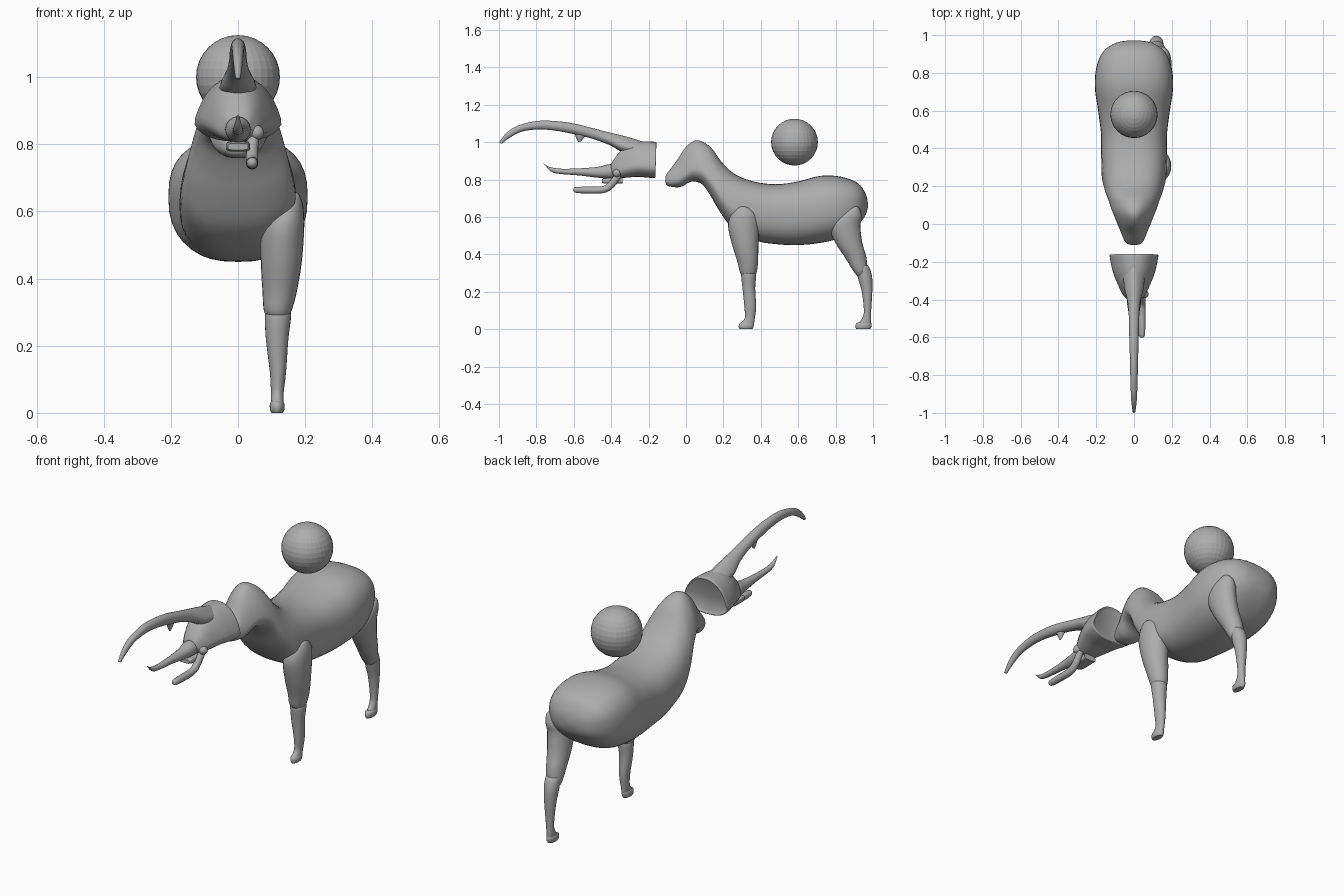
import bpy, math
from mathutils import Vector

clay = bpy.data.materials.new("clay_grey")
clay.diffuse_color = (0.42, 0.42, 0.42, 1)


def finish(ob, angle=40):
    ob.data.materials.append(clay)
    bpy.ops.object.select_all(action='DESELECT')
    bpy.context.view_layer.objects.active = ob
    ob.select_set(True)
    bpy.ops.object.shade_smooth_by_angle(angle=math.radians(angle))


def smooth_path(rows, steps):
    """Catmull-Rom interpolation of section parameters."""
    out = []
    for i in range(len(rows) - 1):
        p = [rows[max(0, min(len(rows) - 1, i + k))] for k in (-1, 0, 1, 2)]
        for s in range(steps):
            t = s / steps
            out.append([0.5 * (2 * b + (c - a) * t + (2 * a - 5 * b + 4 * c - d) * t * t
                               + (3 * b - a - 3 * c + d) * t ** 3) for a, b, c, d in zip(*p)])
    return out + [list(rows[-1])]


def loft(name, rows, power=2.0, sides=24, steps=4, angle=50):
    """Each row: y,z of edge A, y,z of edge B, centre x, half width, taper towards A."""
    verts, faces = [], []
    rings = smooth_path(rows, steps)
    for ya, za, yb, zb, cx, w, taper in rings:
        for k in range(sides):
            a = 2 * math.pi * k / sides
            c = math.copysign(abs(math.cos(a)) ** (2 / power), math.cos(a))
            s = math.copysign(abs(math.sin(a)) ** (2 / power), math.sin(a))
            verts.append((cx + w * c * (1 - taper * max(-0.5, s)),
                          (ya + yb) / 2 + (ya - yb) / 2 * s,
                          (za + zb) / 2 + (za - zb) / 2 * s))
    for r in range(len(rings) - 1):
        for k in range(sides):
            a, b = r * sides + k, r * sides + (k + 1) % sides
            faces.append((a, b, b + sides, a + sides))
    faces.append(tuple(reversed(range(sides))))
    faces.append(tuple(range(len(verts) - sides, len(verts))))
    me = bpy.data.meshes.new(name)
    me.from_pydata(verts, [], faces)
    import bmesh
    bm = bmesh.new()
    bm.from_mesh(me)
    bmesh.ops.recalc_face_normals(bm, faces=bm.faces)
    bm.to_mesh(me)
    bm.free()
    ob = bpy.data.objects.new(name, me)
    bpy.context.collection.objects.link(ob)
    finish(ob, angle)
    return ob


# Body with neck and muzzle
loft("body", [
    (-.11, .815, -.11, .785, 0, .018, 0),
    (-.10, .835, -.095, .765, 0, .045, .1),
    (-.05, .90, -.03, .76, 0, .068, .3),
    (.0, .975, .03, .79, 0, .085, .45),
    (.06, 1.01, .085, .775, 0, .105, .45),
    (.13, .975, .13, .715, 0, .125, .35),
    (.19, .895, .18, .63, 0, .148, .25),
    (.26, .83, .25, .54, 0, .168, .12),
    (.36, .79, .37, .475, 0, .174, .03),
    (.48, .775, .48, .455, 0, .175, 0),
    (.60, .79, .60, .45, 0, .19, 0),
    (.72, .82, .72, .462, 0, .207, 0),
    (.83, .815, .82, .487, 0, .2, 0),
    (.92, .78, .90, .54, 0, .165, 0),
    (.96, .725, .955, .60, 0, .10, 0),
    (.972, .68, .972, .65, 0, .025, 0)], power=2.5, sides=36, angle=80)


def leg(name, rows, **kw):
    """Rows: z, front y, back y, left x, right x."""
    return loft(name, [(y0, z, y1, z, (x0 + x1) / 2, (x1 - x0) / 2, 0)
                       for z, y0, y1, x0, x1 in rows], **kw)


# Front leg
leg("front_upper_leg", [
    (.285, .30, .365, .09, .15), (.305, .288, .378, .077, .16), (.36, .275, .385, .073, .175),
    (.45, .247, .387, .068, .19), (.55, .225, .39, .07, .197), (.61, .24, .38, .095, .195),
    (.645, .27, .345, .13, .185), (.656, .295, .315, .155, .175)])
leg("front_lower_leg", [
    (.31, .305, .365, .085, .15), (.29, .295, .375, .08, .158), (.22, .302, .37, .083, .15),
    (.12, .312, .375, .095, .143), (.06, .314, .368, .098, .136), (.03, .29, .364, .098, .136)])
leg("front_hoof", [
    (.036, .295, .36, .10, .132), (.028, .284, .363, .095, .138),
    (.01, .282, .36, .095, .138), (0, .288, .355, .10, .133)], steps=2)

# Back leg
leg("back_upper_leg", [
    (.285, .915, .945, .095, .14), (.31, .895, .968, .08, .158), (.38, .852, .965, .075, .17),
    (.46, .80, .943, .075, .185), (.55, .762, .932, .08, .197), (.60, .785, .94, .095, .197),
    (.64, .86, .93, .12, .185), (.655, .895, .915, .145, .17)])
leg("back_lower_leg", [
    (.345, .925, .965, .09, .15), (.33, .915, .98, .082, .155), (.28, .918, .995, .082, .155),
    (.20, .94, .996, .09, .147), (.10, .951, .99, .098, .138), (.06, .942, .99, .098, .136),
    (.03, .92, .99, .098, .136)])
leg("back_hoof", [
    (.036, .92, .988, .10, .132), (.028, .908, .992, .095, .138),
    (.01, .906, .99, .095, .138), (0, .912, .983, .10, .133)], steps=2)

# Horned head shell in front
loft("horned_head", [
    (-.165, .985, -.17, .825, 0, .105, .3),
    (-.16, 1.0, -.165, .81, 0, .118, .33),
    (-.20, 1.003, -.20, .81, 0, .113, .35),
    (-.26, 1.0, -.26, .815, 0, .10, .35),
    (-.32, .98, -.32, .81, 0, .08, .3),
    (-.37, .93, -.375, .81, 0, .058, .2),
    (-.40, .885, -.40, .825, 0, .035, 0)], power=2.6, sides=32, angle=60)

# Long curved upper horn and its tooth
loft("upper_horn", [
    (-.22, 1.0, -.22, .94, 0, .05, .5),
    (-.32, 1.03, -.33, .945, 0, .05, .4),
    (-.41, 1.052, -.41, .985, 0, .034, .2),
    (-.50, 1.075, -.50, 1.018, 0, .027, 0),
    (-.60, 1.10, -.60, 1.043, 0, .025, 0),
    (-.70, 1.113, -.70, 1.062, 0, .022, 0),
    (-.80, 1.113, -.79, 1.068, 0, .02, 0),
    (-.90, 1.088, -.88, 1.056, 0, .017, 0),
    (-.96, 1.05, -.945, 1.022, 0, .013, 0),
    (-1.0, .998, -.985, .992, 0, .007, 0)], sides=20)
leg("horn_tooth", [
    (1.06, -.60, -.51, -.016, .016), (1.03, -.59, -.54, -.012, .012),
    (1.0, -.575, -.565, -.003, .003)], sides=12)

# Lower horn
loft("lower_horn", [
    (-.34, .88, -.34, .81, 0, .036, 0),
    (-.41, .882, -.41, .805, 0, .038, 0),
    (-.47, .868, -.47, .81, 0, .029, 0),
    (-.57, .86, -.57, .822, 0, .019, 0),
    (-.67, .858, -.67, .83, 0, .015, 0),
    (-.73, .868, -.72, .842, 0, .011, 0),
    (-.762, .886, -.755, .878, 0, .004, 0)], sides=16)

# Bent feeler below the mouth
loft("feeler", [
    (-.375, .835, -.345, .815, .045, .017, 0),
    (-.415, .785, -.385, .76, .042, .018, 0),
    (-.45, .764, -.44, .728, .042, .018, 0),
    (-.54, .762, -.54, .726, .042, .018, 0),
    (-.59, .76, -.59, .73, .042, .015, 0),
    (-.602, .75, -.602, .74, .042, .005, 0)], sides=16)

# Mouth plate
loft("mouth_plate", [
    (-.34, .81, -.34, .78, 0, .035, 0),
    (-.42, .808, -.42, .778, 0, .036, 0),
    (-.45, .803, -.45, .783, 0, .03, 0)], power=4, sides=20)

# Eye and floating ball
for name, r, loc, seg, angle in (("eye", .022, (.055, -.37, .835), 24, 60),
                                 ("ball", .125, (0, .58, 1.0), 32, 1)):
    bpy.ops.mesh.primitive_uv_sphere_add(segments=seg, ring_count=seg // 2, radius=r, location=loc)
    ob = bpy.context.object
    ob.name = name
    finish(ob, angle)
